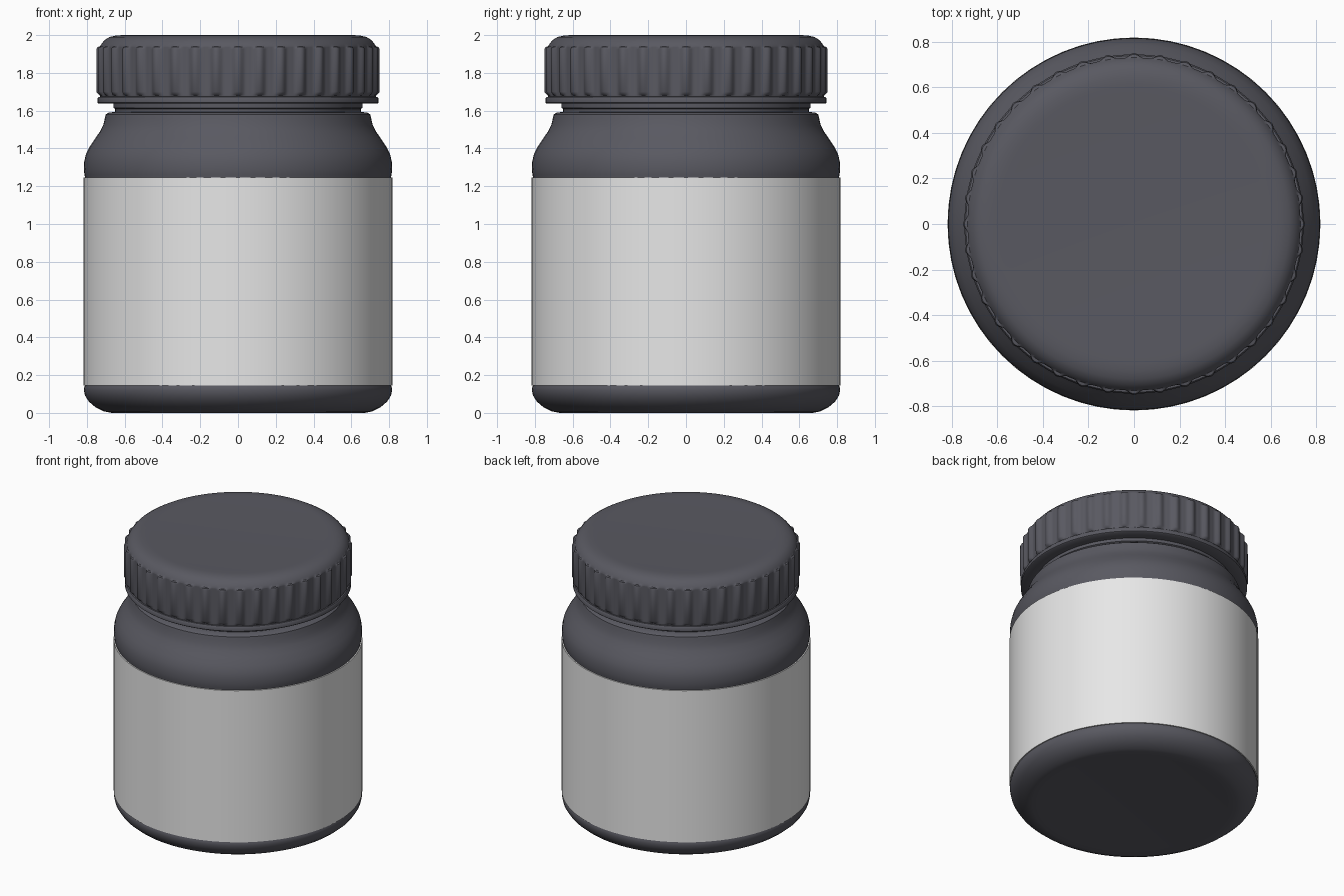
import bpy, bmesh
from math import cos, sin, pi, tau

cube = bpy.data.objects.get("Cube")
if cube:
    bpy.data.objects.remove(cube, do_unlink=True)


def material(name, color, roughness):
    mat = bpy.data.materials.new(name)
    mat.use_nodes = True
    mat.diffuse_color = color
    shader = mat.node_tree.nodes["Principled BSDF"]
    shader.inputs["Base Color"].default_value = color
    shader.inputs["Roughness"].default_value = roughness
    return mat


charcoal = material("charcoal plastic", (0.1, 0.1, 0.12, 1), 0.5)
white = material("white label", (0.8, 0.8, 0.8, 1), 0.6)


def lathe(name, profile, mat, segments=96, offset=None, capped=True, angle=40):
    """Spin (radius, height, rib strength) points round z; offset adds ribs."""
    bm = bmesh.new()
    rings = []
    for r, z, *rib in profile:
        ring = []
        for i in range(segments):
            a = tau * i / segments
            rr = r + (rib[0] * offset(a) if rib else 0)
            ring.append(bm.verts.new((rr * cos(a), rr * sin(a), z)))
        rings.append(ring)
    for low, high in zip(rings, rings[1:]):
        for i in range(segments):
            j = (i + 1) % segments
            bm.faces.new((low[i], low[j], high[j], high[i]))
    if capped:
        bm.faces.new(rings[0][::-1])
        bm.faces.new(rings[-1])
    mesh = bpy.data.meshes.new(name)
    bm.to_mesh(mesh)
    bm.free()
    mesh.materials.append(mat)
    obj = bpy.data.objects.new(name, mesh)
    bpy.context.collection.objects.link(obj)
    bpy.ops.object.select_all(action="DESELECT")
    obj.select_set(True)
    bpy.context.view_layer.objects.active = obj
    bpy.ops.object.shade_smooth_by_angle(angle=angle * pi / 180)
    return obj


# Jar body: rounded base, recessed label wall, sloping shoulder, neck
lathe("jar_body", [
    (0.62, 0.006), (0.67, 0.0), (0.71, 0.008), (0.755, 0.03), (0.79, 0.06),
    (0.81, 0.092), (0.816, 0.12), (0.814, 0.135), (0.808, 0.15),
    (0.808, 1.24), (0.813, 1.26), (0.816, 1.29), (0.814, 1.33),
    (0.805, 1.37), (0.785, 1.41), (0.755, 1.455), (0.73, 1.49),
    (0.713, 1.525), (0.705, 1.56), (0.7, 1.58), (0.685, 1.59),
    (0.65, 1.593), (0.65, 1.61), (0.66, 1.615), (0.66, 1.7),
], charcoal)

# Wrap-around label
lathe("label", [(0.809, 0.145), (0.818, 0.145), (0.818, 1.245), (0.809, 1.245)],
      white, segments=64, capped=False)


# Lid with rounded grip ribs and a domed edge
def grip(a):
    return max(0.0, cos(40 * a) + 0.25) / 1.25


lathe("lid", [
    (0.66, 1.665), (0.728, 1.665), (0.73, 1.68), (0.73, 1.685, 0.008),
    (0.73, 1.70, 0.02), (0.73, 1.925, 0.02), (0.73, 1.937, 0.014),
    (0.73, 1.94), (0.722, 1.955), (0.705, 1.975), (0.68, 1.99),
    (0.645, 1.998), (0.61, 2.0), (0.57, 1.998),
], charcoal, segments=480, offset=grip)

# Tamper ring under the lid
lathe("lid_ring", [
    (0.665, 1.637), (0.738, 1.637), (0.744, 1.642), (0.744, 1.665),
    (0.738, 1.673), (0.70, 1.677),
], charcoal, segments=128)
